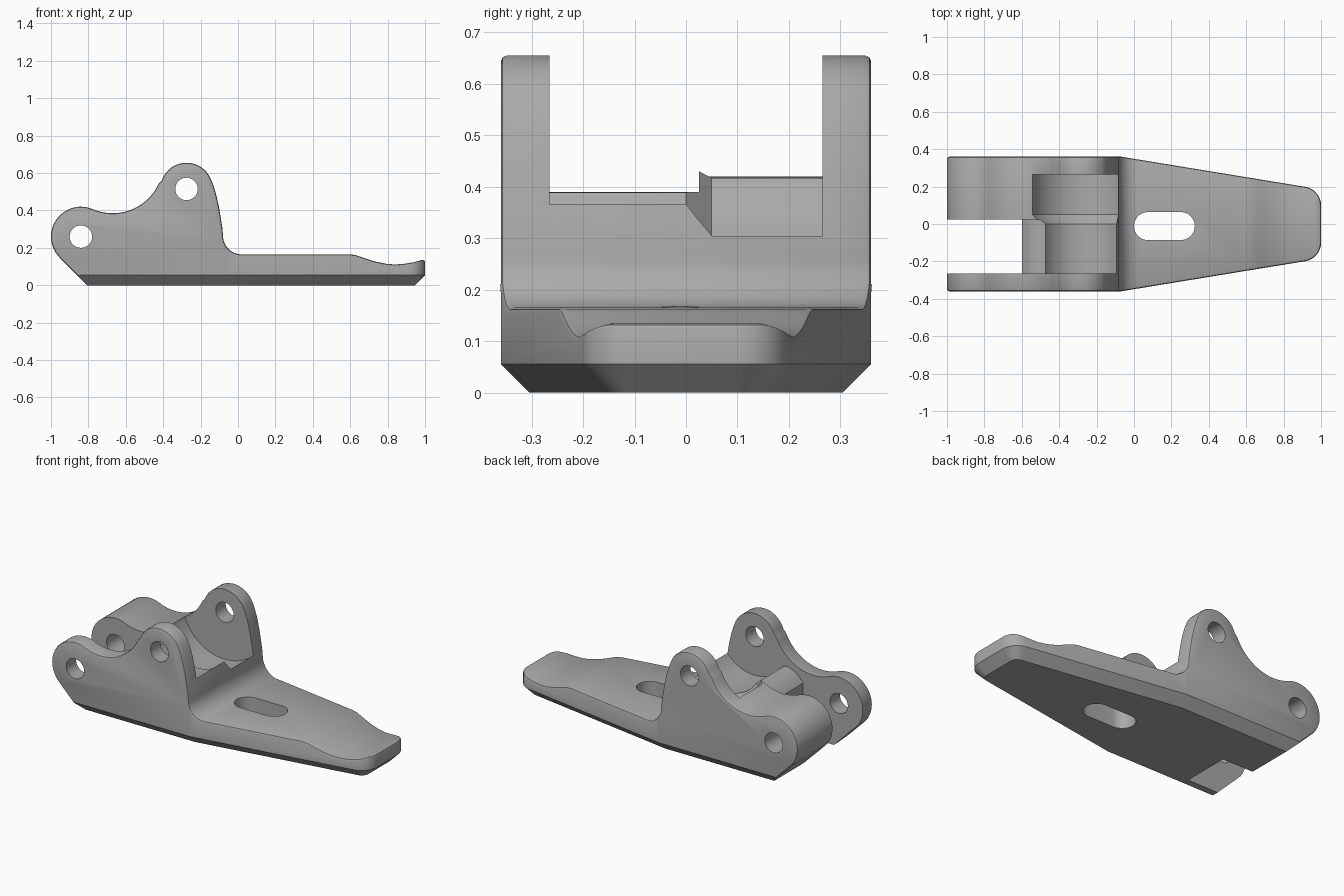
import bpy, bmesh
from math import sin, cos, radians

cube = bpy.data.objects.get("Cube")
if cube:
    bpy.data.objects.remove(cube, do_unlink=True)

grey = bpy.data.materials.new("plain grey")
grey.use_nodes = True
grey.diffuse_color = (0.4, 0.4, 0.4, 1)
grey.node_tree.nodes["Principled BSDF"].inputs["Base Color"].default_value = (0.4, 0.4, 0.4, 1)


def arc(cx, cy, r, start, end, n=16):
    steps = [radians(start + (end - start) * i / n) for i in range(n + 1)]
    return [(cx + r * cos(a), cy + r * sin(a)) for a in steps]


def loft(name, rings):
    """Closed solid through matching rings of points."""
    bm = bmesh.new()
    loops = [[bm.verts.new(p) for p in ring] for ring in rings]
    n = len(loops[0])
    for a, b in zip(loops, loops[1:]):
        for i in range(n):
            j = (i + 1) % n
            bm.faces.new((a[i], a[j], b[j], b[i]))
    bm.faces.new(loops[0])
    bm.faces.new(loops[-1])
    bmesh.ops.recalc_face_normals(bm, faces=bm.faces)
    mesh = bpy.data.meshes.new(name)
    bm.to_mesh(mesh)
    bm.free()
    obj = bpy.data.objects.new(name, mesh)
    bpy.context.scene.collection.objects.link(obj)
    return obj


def across(name, points, y0, y1):
    """Side profile (x, z) extruded along y."""
    return loft(name, [[(x, y, z) for x, z in points] for y in (y0, y1)])


def activate(obj):
    bpy.ops.object.select_all(action='DESELECT')
    obj.select_set(True)
    bpy.context.view_layer.objects.active = obj


def combine(obj, tool, operation='DIFFERENCE'):
    tool.hide_render = True
    mod = obj.modifiers.new("cut", 'BOOLEAN')
    mod.operation, mod.object, mod.solver = operation, tool, 'EXACT'
    activate(obj)
    bpy.ops.object.modifier_apply(modifier=mod.name)
    bpy.data.objects.remove(tool, do_unlink=True)


TAIL = (-0.84, 0.26)
PIVOT = (-0.275, 0.515)
INNER = 0.265

# Side profile: tail knuckle, valley, pivot ear, fillet, foot with scooped tip
profile = arc(*TAIL, 0.16, 225, 66.7, 24)
profile += arc(-0.67, 0.655, 0.27, 246.7, 340.5, 20)[1:-1]
profile += arc(*PIVOT, 0.14, 160.5, 25, 20)
profile += [(-0.133, 0.538), (-0.118, 0.49), (-0.104, 0.43), (-0.092, 0.36), (-0.084, 0.31)]
profile += arc(0.02, 0.265, 0.1, 180, 270, 12)
profile += [(0.6, 0.165), (0.63, 0.161), (0.66, 0.151), (0.7, 0.137), (0.74, 0.125),
            (0.79, 0.115), (0.84, 0.111), (0.89, 0.115), (0.94, 0.123), (0.98, 0.135),
            (1.05, 0.135), (1.05, 0), (-0.806, 0)]
bracket = across("bracket_body", profile, -0.5, 0.5)


# Tapered plan outline with a chamfered underside
def outline(inset):
    half = arc(0.9, 0.1, 0.1 - inset, 0, 80.7, 8)
    half += [(-0.07 - 0.08 * inset, 0.36 - inset), (-1.1, 0.36 - inset)]
    return half + [(x, -y) for x, y in reversed(half)]


plan = loft("plan_outline", [[(x, y, z) for x, y in outline(d)]
                             for z, d in ((-0.03, 0.085), (0.055, 0), (0.9, 0))])
combine(bracket, plan, 'INTERSECT')

# Softened upper rims
bevel = bracket.modifiers.new("rim", 'BEVEL')
bevel.width, bevel.segments = 0.012, 2
bevel.limit_method, bevel.angle_limit = 'ANGLE', radians(70)
bevel.use_clamp_overlap = False
activate(bracket)
bpy.ops.object.modifier_apply(modifier=bevel.name)


# Round saddle between the ears, stepping to a larger radius on one side
def saddle(r):
    points = arc(*PIVOT, r, 180, 360, 40)
    return points + [(points[-1][0], 1), (points[0][0], 1)]


stations = ((-INNER, 0.235), (0, 0.235), (0.05, 0.285), (INNER, 0.285))
combine(bracket, loft("saddle_cut", [[(x, y, z) for x, z in saddle(r)] for y, r in stations]))

# Rounded shoulder and open slot beside the thick tail block
shoulder = [(-0.65, 0.27), (-0.6, 0.32), (-0.57, 0.355), (-0.54, 0.375), (-0.5, 0.39),
            (-0.45, 0.388), (-0.45, 1), (-0.65, 1)]
combine(bracket, across("shoulder_cut", shoulder, -INNER, 0.025))
gap = [(-1.2, -0.1), (-0.6, -0.1), (-0.6, 1), (-1.2, 1)]
combine(bracket, across("tail_gap_cut", gap, -INNER, 0.025))

# Pin holes
for name, centre in (("tail_pin_hole", TAIL), ("pivot_pin_hole", PIVOT)):
    combine(bracket, across(name, arc(*centre, 0.06, 0, 350, 35), -0.6, 0.6))

# Long slot through the foot
slot = arc(0.25, -0.011, 0.075, -90, 90) + arc(0.075, -0.011, 0.075, 90, 270)
combine(bracket, loft("foot_slot", [[(x, y, z) for x, y in slot] for z in (-0.1, 0.5)]))

bracket.data.materials.clear()
bracket.data.materials.append(grey)
for face in bracket.data.polygons:
    face.material_index = 0
activate(bracket)
bpy.ops.object.shade_smooth_by_angle(angle=radians(30))
